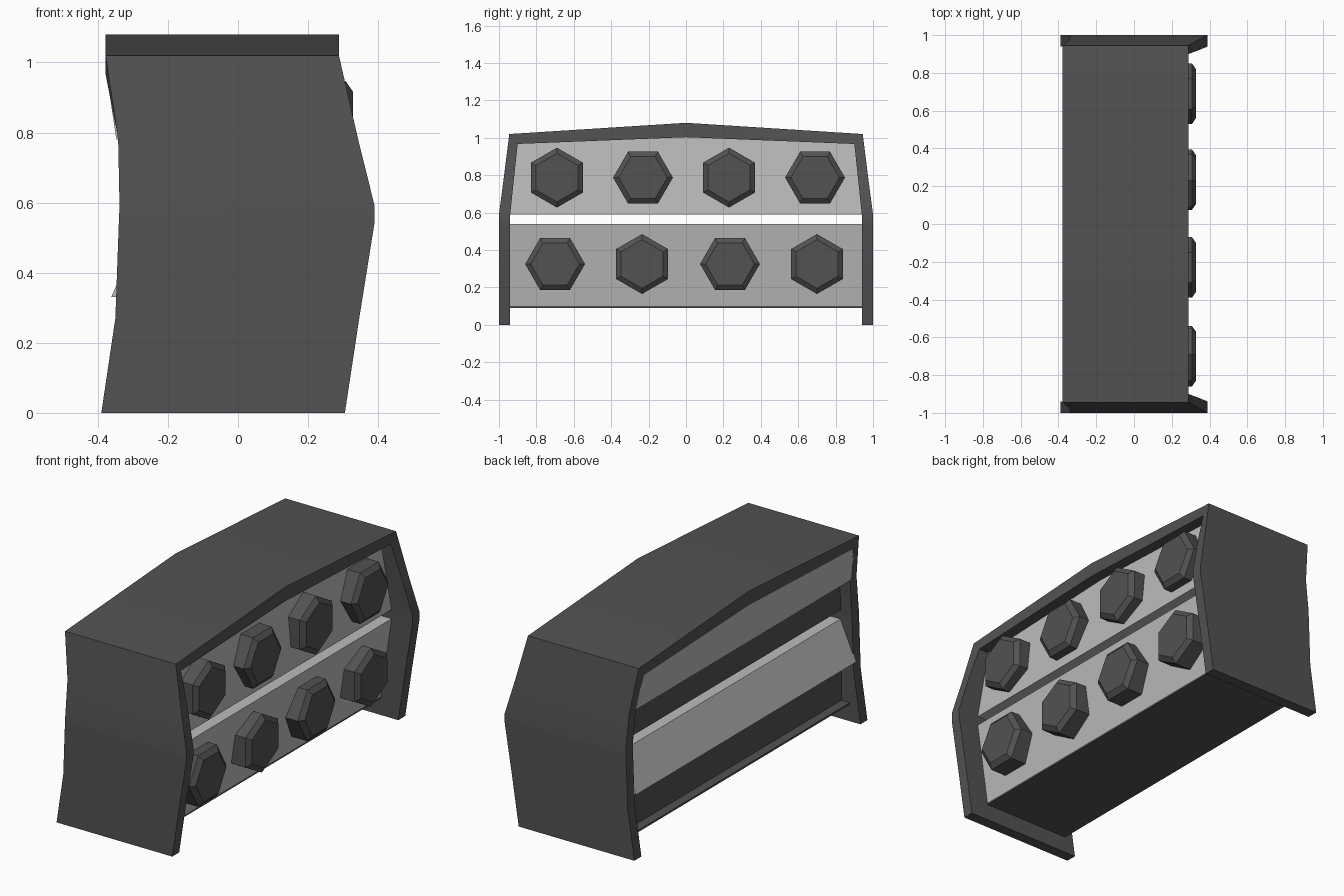
import bpy, bmesh
from math import pi, cos, sin

if "Cube" in bpy.data.objects:
    bpy.data.objects.remove(bpy.data.objects["Cube"])


def material(name, v):
    m = bpy.data.materials.new(name)
    m.diffuse_color = (v, v, v, 1)
    m.use_nodes = True
    m.node_tree.nodes["Principled BSDF"].inputs["Base Color"].default_value = m.diffuse_color
    return m


DARK = material("dark_casing", 0.085)
PALE = material("pale_panel", 0.5)


def loft(name, rings, mat, smooth=True):
    """Skin a list of equal-length closed rings into a solid."""
    bm = bmesh.new()
    vs = [[bm.verts.new(p) for p in ring] for ring in rings]
    n = len(rings[0])
    for a, b in zip(vs, vs[1:]):
        for i in range(n):
            j = (i + 1) % n
            bm.faces.new((a[i], a[j], b[j], b[i]))
    bm.faces.new(vs[0])
    bm.faces.new(vs[-1][::-1])
    bmesh.ops.recalc_face_normals(bm, faces=bm.faces)
    me = bpy.data.meshes.new(name)
    bm.to_mesh(me)
    bm.free()
    me.materials.append(mat)
    ob = bpy.data.objects.new(name, me)
    bpy.context.collection.objects.link(ob)
    if smooth:
        bpy.ops.object.select_all(action='DESELECT')
        ob.select_set(True)
        bpy.context.view_layer.objects.active = ob
        bpy.ops.object.shade_smooth_by_angle(angle=pi / 6)
    return ob


# Outer shell: stations of (back x, front x, outer y, outer z, inner y, inner z)
stations = [
    (-0.39, 0.305, 1.0, 0.0, 0.94, 0.0),
    (-0.35, 0.346, 1.0, 0.27, 0.94, 0.27),
    (-0.34, 0.39, 1.0, 0.545, 0.94, 0.545),
    (-0.338, 0.39, 1.0, 0.59, 0.94, 0.59),
    (-0.342, 0.343, 0.975, 0.78, 0.92, 0.78),
    (-0.378, 0.288, 0.945, 1.02, 0.90, 0.967),
    (-0.378, 0.288, 0.0, 1.08, 0.0, 1.003),
]


def shell_ring(st, side):
    xb, xf, yo, zo, yi, zi = st
    return [(xb, side * yo, zo), (xf, side * yo, zo),
            (xf, side * yi, zi), (xb, side * yi, zi)]


loft("shell", [shell_ring(s, -1) for s in stations]
     + [shell_ring(s, 1) for s in stations[-2::-1]], DARK)


# Inner cabinets: x-z sections run across the width, following the shell
def cabinet(name, section, mat):
    def ring(s):
        out = []
        for x, z in section:
            half = 0.945 - max(0, z - 0.57) * 0.095
            rise = 0.035 if s == 0 and z > 0.9 else 0
            out.append((x, s * half, z + rise))
        return out
    return loft(name, [ring(s) for s in (-1, 0, 1)], mat, smooth=False)


cabinet("upper_cabinet", [(0.265, 0.59), (0.225, 0.985), (-0.378, 0.985),
                          (-0.347, 0.78), (-0.268, 0.78), (-0.268, 0.59)], PALE)
cabinet("lower_cabinet", [(0.2, 0.1), (0.265, 0.54), (-0.27, 0.54),
                          (-0.362, 0.33), (-0.268, 0.33), (-0.268, 0.1)], PALE)

# Base plate and dark recessed panels under the rear hoods
cabinet("base_plate", [(0.2, 0.1), (0.2, 0.09), (-0.325, 0.09), (-0.325, 0.1)], DARK)
for name, z0, z1 in (("upper_rear_recess", 0.592, 0.78), ("lower_rear_recess", 0.1, 0.33)):
    cabinet(name, [(-0.26, z0), (-0.26, z1), (-0.275, z1), (-0.275, z0)], DARK)


# Hexagonal knobs with a slightly domed front, alternately point-up and flat-up
def knob(name, y, z, x_back, turn):
    def ring(x, r):
        return [(x, y + r * cos(turn + k * pi / 3), z + r * sin(turn + k * pi / 3))
                for k in range(6)]
    loft(name, [ring(x_back, 0.16), ring(0.307, 0.16), ring(0.328, 0.13)], DARK)


rows = (("upper_knob", 0.787, 0.19, (-0.69, -0.23, 0.23, 0.69), 0),
        ("lower_knob", 0.325, 0.19, (-0.70, -0.235, 0.235, 0.70), 1))
for name, z, x_back, ys, start in rows:
    for i, y in enumerate(ys):
        knob(f"{name}_{i + 1}", y, z, x_back, pi / 6 if (i + start) % 2 == 0 else 0)
